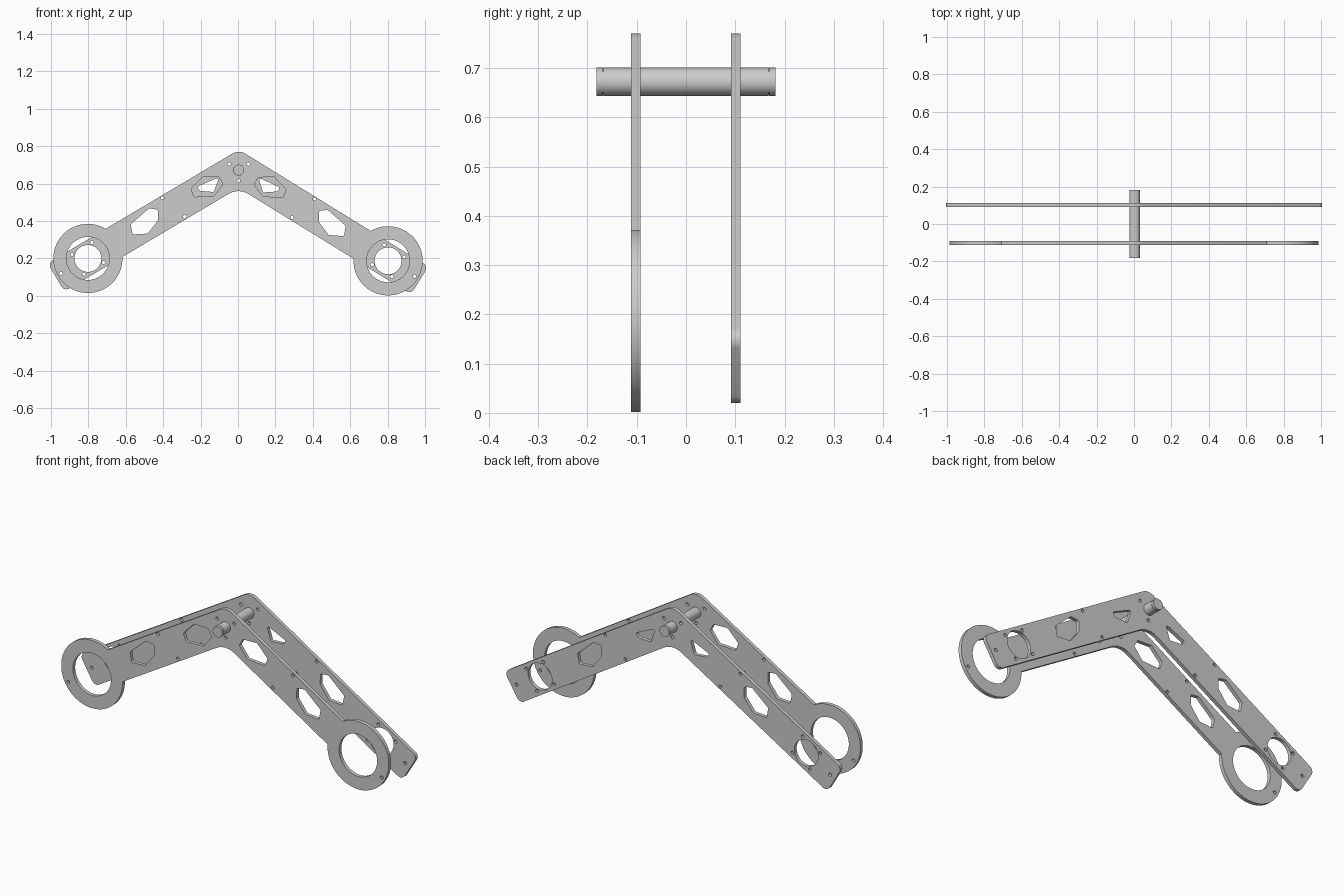
import bpy, bmesh, math
from mathutils import Vector

old = bpy.data.objects.get("Cube")
if old:
    bpy.data.objects.remove(old, do_unlink=True)

grey = bpy.data.materials.new("metal_grey")
grey.use_nodes = True
grey.diffuse_color = (0.604, 0.604, 0.604, 1)
grey.node_tree.nodes["Principled BSDF"].inputs["Base Color"].default_value = grey.diffuse_color

SLOPE = math.atan(0.605)      # droop of each arm
C, S = math.cos(SLOPE), math.sin(SLOPE)
APEX = 0.6785                 # height where the arm centre lines meet
HALF = 0.0875                 # half width of an arm
HUB = 0.938                   # distance along the arm to the end opening
RING = 0.185                  # outer radius of the end ring
END = 1.136                   # length of the plain arm
TILT = 0.008                  # small lean of the whole assembly


def arm(u, v, side=1):
    """Point u along an arm and v across it, as x and z."""
    return Vector((side * (u * C + v * S), APEX - u * S + v * C))


def lean(p):
    return Vector((p[0] + TILT * (p[1] - 0.2), p[1] - TILT * p[0]))


def fillet(corners, steps=6):
    """Round each (point, radius) corner with an arc."""
    out = []
    for i, (p, r) in enumerate(corners):
        if r == 0:
            out.append(p)
            continue
        a = (corners[i - 1][0] - p).normalized()
        b = (corners[(i + 1) % len(corners)][0] - p).normalized()
        half = a.angle(b) / 2
        mid = p + (a + b).normalized() * r / math.sin(half)
        t = r / math.tan(half)
        d0, d1 = p + a * t - mid, p + b * t - mid
        for k in range(steps + 1):
            d = d0.lerp(d1, k / steps)
            out.append(mid + d.normalized() * r)
    return out


def circle(centre, r, n=20):
    return [centre + Vector((math.cos(k * math.tau / n), math.sin(k * math.tau / n))) * r
            for k in range(n)]


def arm_outline(with_ring):
    """One arm end as (u, v, radius), from its upper to its lower edge."""
    if not with_ring:
        return [(END, HALF, 0.03), (END, -HALF, 0.03)]
    start = math.pi - math.asin(HALF / RING)
    n = 44
    return [(HUB + RING * math.cos(start * (1 - 2 * k / n)),
             RING * math.sin(start * (1 - 2 * k / n)), 0) for k in range(n + 1)]


def plate(name, y, with_ring, hub_hole, cutouts):
    ends = arm_outline(with_ring)
    top = (Vector((0, APEX + HALF / C)), 0.065)
    crotch = (Vector((0, APEX - HALF / C)), 0.1)
    right = [(arm(u, v), r) for u, v, r in ends]
    left = [(arm(u, v, -1), r) for u, v, r in reversed(ends)]
    loops = [fillet([top] + right + [crotch] + left)]

    # shaft bore and the three screw holes around it
    loops.append(circle(Vector((0, 0.672)), 0.0293, 32))
    loops += [circle(Vector(p), 0.009, 12) for p in ((-0.051, 0.704), (0.051, 0.704), (0, 0.615))]
    for side in (-1, 1):
        loops.append(circle(arm(HUB, 0, side), hub_hole, 44))
        holes = [(0.43, 0.075), (0.379, -0.073), (1.102, 0.004)]
        if not with_ring:
            k = 0.087 * math.sqrt(0.5)
            holes += [(HUB + a * k, b * k) for a in (-1, 1) for b in (-1, 1)]
        loops += [circle(arm(u, v, side), 0.009, 12) for u, v in holes]
        for shape in cutouts:
            loops.append(fillet([(arm(u, v, side), 0.008) for u, v in shape], 4))

    # flat filled curve given thickness
    curve = bpy.data.curves.new(name, 'CURVE')
    curve.dimensions = '2D'
    curve.fill_mode = 'BOTH'
    curve.extrude = 0.01
    for loop in loops:
        spline = curve.splines.new('POLY')
        spline.points.add(len(loop) - 1)
        for point, p in zip(spline.points, loop):
            q = lean(p)
            point.co = (q.x, q.y, 0, 1)
        spline.use_cyclic_u = True
    curve.materials.append(grey)
    ob = bpy.data.objects.new(name, curve)
    bpy.context.collection.objects.link(ob)
    ob.rotation_euler.x = math.pi / 2
    ob.location.y = y
    finish(ob, True)


def finish(ob, convert=False):
    bpy.ops.object.select_all(action='DESELECT')
    ob.select_set(True)
    bpy.context.view_layer.objects.active = ob
    if convert:
        bpy.ops.object.convert(target='MESH')
    bpy.ops.object.shade_smooth_by_angle(angle=math.radians(30))


# lightening cutouts, as points along and across the arm
lower_cutout = [(0.648, 0.04), (0.521, 0.063), (0.483, 0.034),
                (0.513, -0.017), (0.595, -0.049), (0.667, -0.012)]
wide_cutout = [(0.274, 0.038), (0.184, 0.062), (0.113, 0.016),
               (0.114, -0.028), (0.188, -0.057), (0.282, -0.007)]
small_cutout = [(0.241, 0.031), (0.113, 0.016), (0.177, -0.039), (0.238, 0.004)]

plate("front_ring_plate", -0.102, True, 0.115, [lower_cutout, wide_cutout])
plate("back_arm_plate", 0.101, False, 0.072, [lower_cutout, small_cutout])

# cross shaft with a fine retaining groove near each end
half_profile = [(0.0, 0.182), (0.029, 0.182), (0.029, 0.169),
                (0.027, 0.169), (0.027, 0.167), (0.029, 0.167)]
profile = half_profile + [(r, -y) for r, y in reversed(half_profile)]
bm = bmesh.new()
verts = [bm.verts.new((r, y, 0)) for r, y in profile]
edges = [bm.edges.new(pair) for pair in zip(verts, verts[1:])]
bmesh.ops.spin(bm, geom=verts + edges, axis=(0, 1, 0), cent=(0, 0, 0),
               angle=math.tau, steps=32, use_merge=True)
bmesh.ops.remove_doubles(bm, verts=bm.verts, dist=0.0001)
bmesh.ops.recalc_face_normals(bm, faces=bm.faces)
mesh = bpy.data.meshes.new("cross_shaft")
bm.to_mesh(mesh)
bm.free()
mesh.materials.append(grey)
shaft = bpy.data.objects.new("cross_shaft", mesh)
bpy.context.collection.objects.link(shaft)
shaft.location = (TILT * 0.47, 0, 0.672)
finish(shaft)
